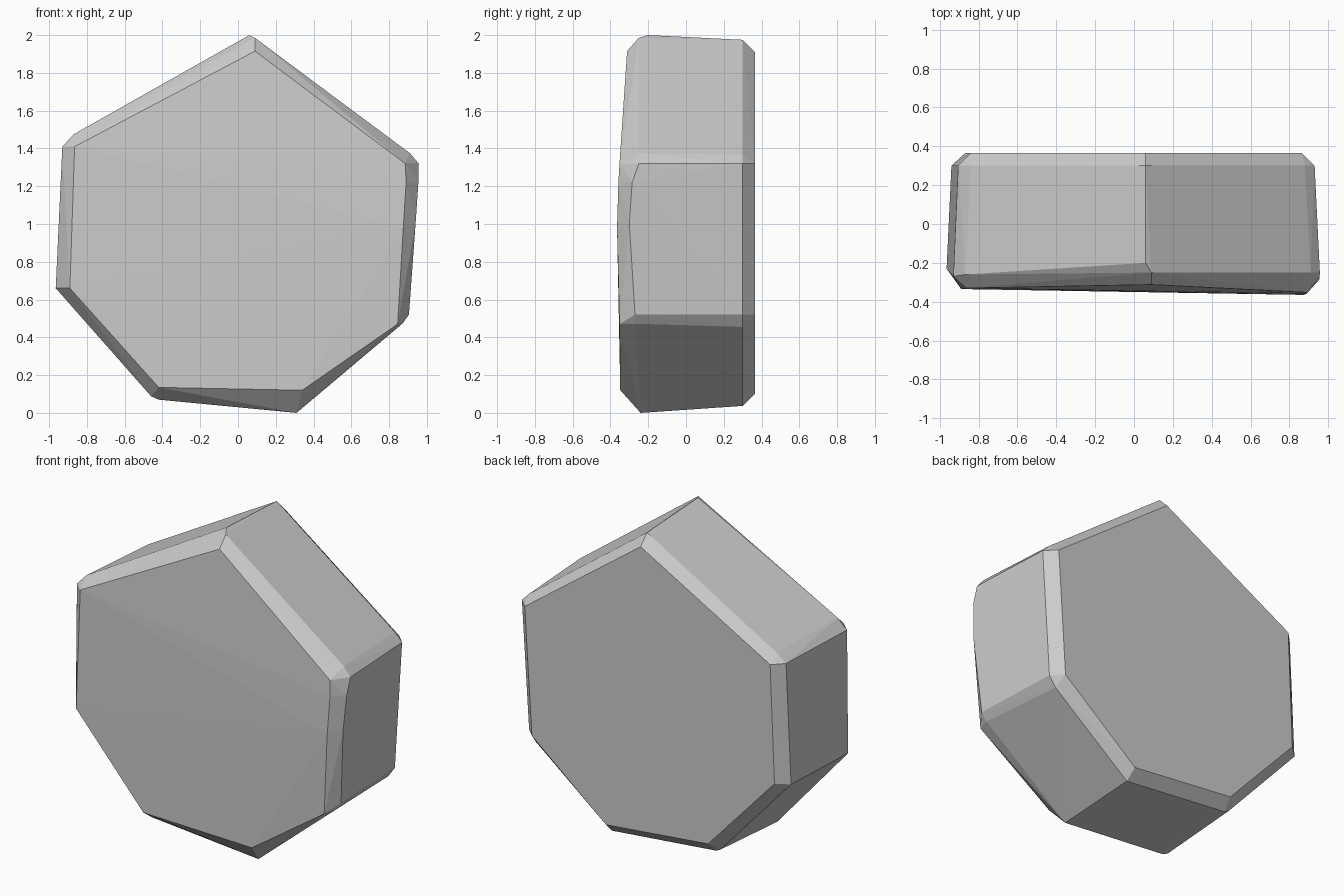
import bpy
import bmesh

# Rim of the stone at its wide front end: (x, y, z), clockwise from the top
front_rim = [
    (0.06, -0.20, 2.00), (0.09, -0.25, 1.985),
    (0.91, -0.25, 1.375), (0.957, -0.25, 1.32), (0.955, -0.285, 1.22),
    (0.94, -0.30, 1.00), (0.905, -0.27, 0.52), (0.87, -0.27, 0.472),
    (0.31, -0.24, 0.00), (-0.42, -0.25, 0.07), (-0.46, -0.25, 0.088),
    (-0.965, -0.23, 0.66), (-0.93, -0.27, 1.41), (-0.87, -0.26, 1.475),
]

# Slightly tilted front face
front_face = [
    (0.09, -0.312, 1.915), (0.885, -0.352, 1.32), (0.89, -0.358, 1.22),
    (0.875, -0.365, 0.98), (0.845, -0.352, 0.47), (0.34, -0.348, 0.12),
    (-0.42, -0.34, 0.135), (-0.89, -0.335, 0.66), (-0.865, -0.33, 1.41),
]

# Narrower back end: full outline at y = 0.30, inset flat face at y = 0.365
back_rim = [
    (0.06, 1.975), (0.88, 1.37), (0.93, 1.32), (0.88, 0.52), (0.835, 0.455),
    (0.305, 0.037), (-0.42, 0.105), (-0.45, 0.12), (-0.94, 0.66),
    (-0.905, 1.41), (-0.84, 1.46),
]
back_face = [
    (0.06, 1.91), (0.865, 1.32), (0.815, 0.52), (0.30, 0.10),
    (-0.41, 0.17), (-0.87, 0.67), (-0.84, 1.41),
]

points = front_rim + front_face
points += [(x, 0.30, z) for x, z in back_rim]
points += [(x, 0.365, z) for x, z in back_face]

# Wrap the outlines into one faceted convex stone
bm = bmesh.new()
for p in points:
    bm.verts.new(p)
hull = bmesh.ops.convex_hull(bm, input=bm.verts)
loose = [v for v in bm.verts if not v.link_faces]
bmesh.ops.delete(bm, geom=loose, context='VERTS')
bmesh.ops.dissolve_limit(bm, angle_limit=0.01, verts=bm.verts, edges=bm.edges)
bmesh.ops.recalc_face_normals(bm, faces=bm.faces)

mesh = bpy.data.meshes.new("faceted_stone")
bm.to_mesh(mesh)
bm.free()
stone = bpy.data.objects.new("faceted_stone", mesh)
bpy.context.collection.objects.link(stone)
